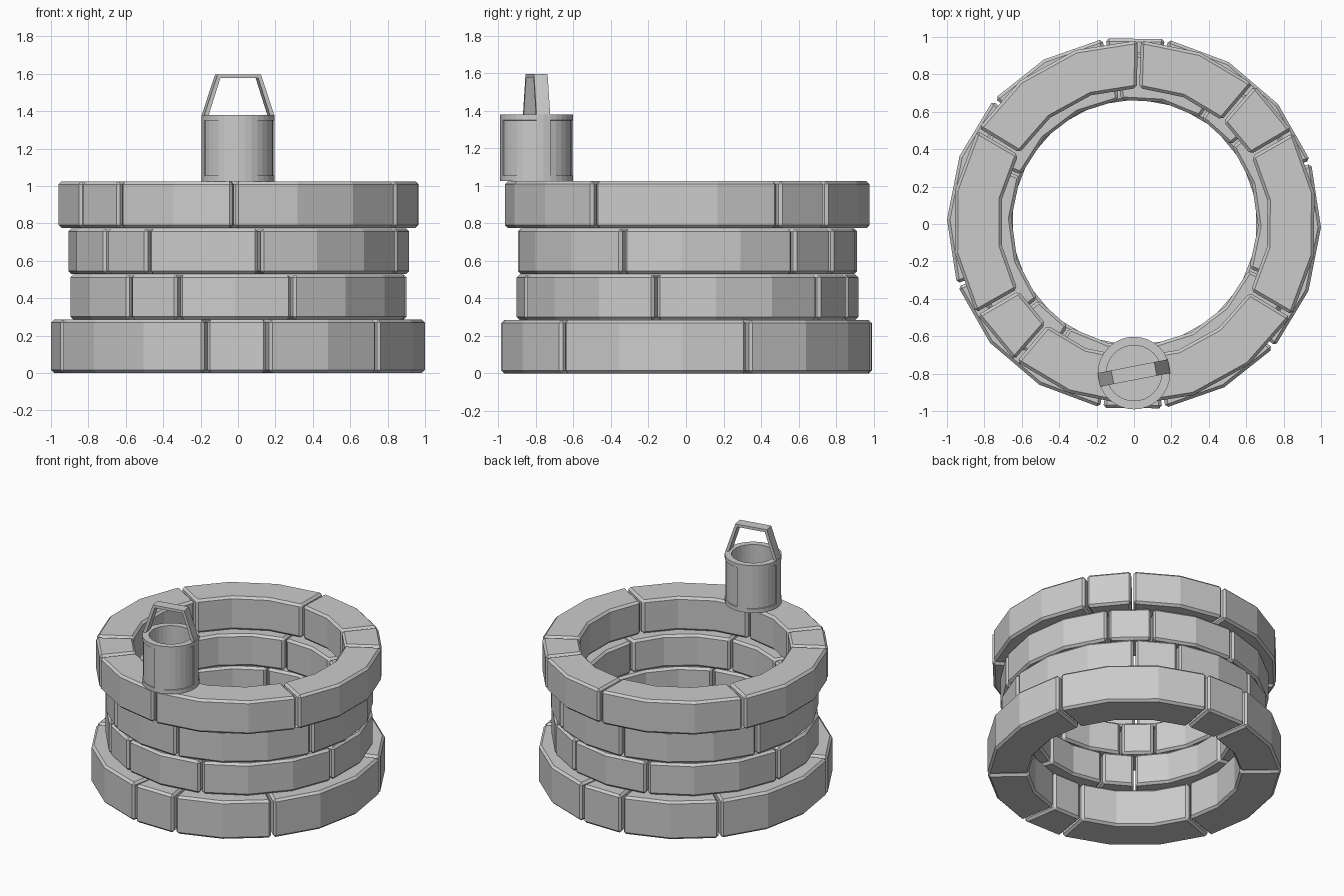
import bpy, bmesh, math
from mathutils import Matrix

if "Cube" in bpy.data.objects:
    bpy.data.objects.remove(bpy.data.objects["Cube"])

stone = bpy.data.materials.new("stone_grey")
stone.diffuse_color = (0.6, 0.6, 0.6, 1)
stone.use_nodes = True
stone.node_tree.nodes["Principled BSDF"].inputs["Base Color"].default_value = stone.diffuse_color


def make_object(name, bm, bevel=0):
    bmesh.ops.recalc_face_normals(bm, faces=bm.faces)
    mesh = bpy.data.meshes.new(name)
    bm.to_mesh(mesh)
    bm.free()
    mesh.materials.append(stone)
    ob = bpy.data.objects.new(name, mesh)
    bpy.context.collection.objects.link(ob)
    if bevel:
        mod = ob.modifiers.new("chipped_edges", "BEVEL")
        mod.width = bevel
        mod.segments = 1
        mod.limit_method = 'ANGLE'
        mod.angle_limit = math.radians(35)
    return ob


def stone_block(bm, a0, a1, segs, r_in, r_out, z0, z1, cx, cy):
    """Curved block with flat facets, swept around the well axis."""
    sections = []
    for i in range(segs + 1):
        a = math.radians(a0 + (a1 - a0) * i / segs)
        c, s = math.cos(a), math.sin(a)
        sections.append([bm.verts.new((cx + r * c, cy + r * s, z)) for r, z in
                         ((r_in, z0), (r_out, z0), (r_out, z1), (r_in, z1))])
    for p, q in zip(sections, sections[1:]):
        for j in range(4):
            k = (j + 1) % 4
            bm.faces.new((p[j], p[k], q[k], q[j]))
    bm.faces.new(sections[0])
    bm.faces.new(sections[-1])


# Stone courses: name, first joint angle, inner and outer radius, z range, centre
courses = [
    ("base_course", 80.0, 0.72, 1.0, 0.0, 0.285, 0.0, 0.003),
    ("lower_wall_course", 50.0, 0.66, 0.912, 0.285, 0.527, 0.003, 0.008),
    ("upper_wall_course", 38.5, 0.66, 0.912, 0.53, 0.772, 0.004, 0.008),
    ("rim_course", 30.0, 0.72, 0.975, 0.775, 1.025, 0.003, 0.007),
]
joints = [0, 19.2, 58.5, 119.2, 180]
facets = [1, 2, 3, 3]
half_gap = 0.5
for name, start, r_in, r_out, z0, z1, cx, cy in courses:
    bm = bmesh.new()
    for half in (0, 180):
        for i, segs in enumerate(facets):
            stone_block(bm, start + half + joints[i] + half_gap,
                        start + half + joints[i + 1] - half_gap,
                        segs, r_in, r_out, z0, z1, cx, cy)
    make_object(name, bm, 0.016)

# Bucket: lathed profile (outside up, inside down), four recessed panels
place = Matrix.Translation((0, -0.797, 0)) @ Matrix.Rotation(math.radians(11), 4, 'Z')
N = 32
profile = [(0.194, 1.025), (0.194, 1.055), (0.194, 1.35), (0.194, 1.38),
           (0.148, 1.38), (0.148, 1.06)]
bm = bmesh.new()
rings = [[bm.verts.new((r * math.cos(math.tau * i / N), r * math.sin(math.tau * i / N), z))
          for i in range(N)] for r, z in profile]
panels = []
for j in range(len(rings) - 1):
    for i in range(N):
        k = (i + 1) % N
        f = bm.faces.new((rings[j][i], rings[j][k], rings[j + 1][k], rings[j + 1][i]))
        if j == 1 and i % 8 not in (0, 7):
            panels.append(f)
bm.faces.new(rings[0][::-1])
bm.faces.new(rings[-1])
bmesh.ops.recalc_face_normals(bm, faces=bm.faces)
bmesh.ops.inset_region(bm, faces=panels, thickness=0.001, depth=-0.007)
make_object("bucket", bm).matrix_world = place

# Bucket handle: bent flat band
outer = [(-0.192, 1.375), (-0.117, 1.597), (0.117, 1.597), (0.192, 1.375)]
inner = [(-0.168, 1.375), (-0.103, 1.577), (0.103, 1.577), (0.168, 1.375)]
bm = bmesh.new()
w = 0.037
sections = [[bm.verts.new((o[0], -w, o[1])), bm.verts.new((o[0], w, o[1])),
             bm.verts.new((n[0], w, n[1])), bm.verts.new((n[0], -w, n[1]))]
            for o, n in zip(outer, inner)]
for p, q in zip(sections, sections[1:]):
    for j in range(4):
        k = (j + 1) % 4
        bm.faces.new((p[j], p[k], q[k], q[j]))
bm.faces.new(sections[0])
bm.faces.new(sections[-1])
make_object("bucket_handle", bm).matrix_world = place
